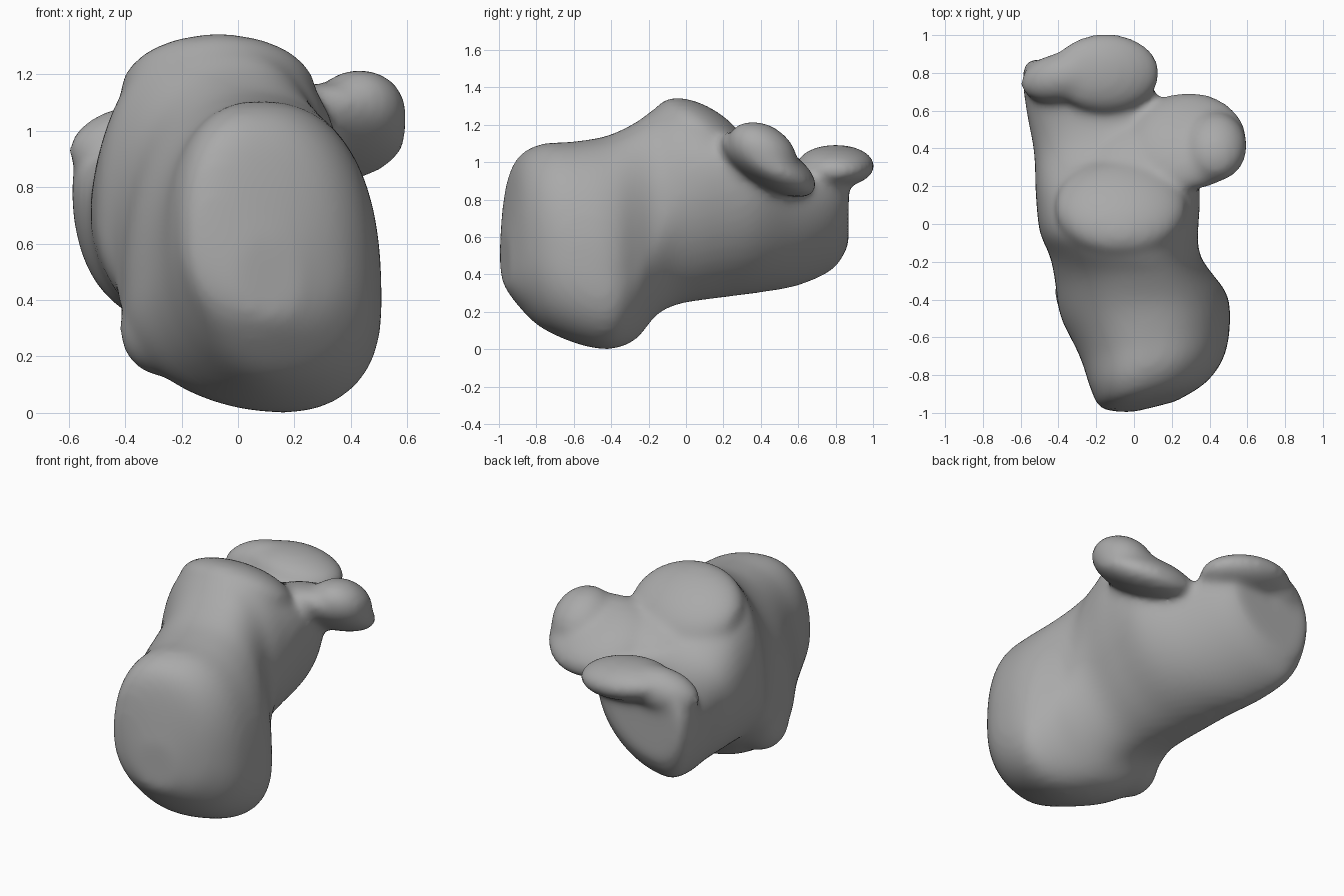
import bpy, bmesh
from math import sin, cos, pi, radians
from mathutils import Matrix, Euler

if "Cube" in bpy.data.objects:
    bpy.data.objects.remove(bpy.data.objects["Cube"])

# Body sections: depth, then the x, z of the top, right, bottom and left extremes
SECTIONS = [
    (-.97, .10, .62, .22, .45, .12, .34, -.01, .45),
    (-.91, .07, .97, .38, .52, .13, .25, -.17, .58),
    (-.79, .07, 1.09, .48, .48, .15, .12, -.23, .62),
    (-.60, .08, 1.11, .51, .40, .17, .03, -.29, .50),
    (-.42, .06, 1.14, .49, .34, .16, 0, -.39, .38),
    (-.27, .02, 1.21, .41, .42, .08, .05, -.42, .42),
    (-.16, -.05, 1.29, .35, .60, 0, .18, -.45, .55),
    (-.04, -.10, 1.33, .34, .82, -.08, .24, -.50, .66),
    (.15, -.08, 1.22, .35, .92, -.15, .27, -.52, .70),
    (.38, -.05, 1.03, .32, .90, -.22, .30, -.53, .70),
    (.60, -.18, .97, .17, .85, -.32, .34, -.57, .74),
    (.79, -.25, 1.05, .06, .90, -.42, .43, -.59, .80),
    (.87, -.25, 1.03, -.02, .92, -.4, .56, -.56, .82),
]
STEPS, SIDES = 6, 48


def blend(a, b, c, d, t):
    """Smooth curve through b and c."""
    return b + .5 * t * (c - a + t * (2*a - 5*b + 4*c - d + t * (3*(b - c) + d - a)))


def section_points(row):
    """Rounded outline whose four quarters meet at the extremes."""
    y, tx, tz, rx, rz, bx, bz, lx, lz = row
    # the heel end is squarer and its face is turned towards one side
    heel = min(1, max(0, -y - .2) / .4)
    points = []
    for i in range(SIDES):
        a = 2 * pi * i / SIDES
        s, c = sin(a), cos(a)
        side_x, side_z = (rx, rz) if s >= 0 else (lx, lz)
        end_x, end_z = (tx, tz) if c >= 0 else (bx, bz)
        if c >= 0:
            power = .85
        else:
            power = 1.05 - .23 * heel if s >= 0 else 1
        x = end_x + (side_x - end_x) * abs(s) ** power
        z = side_z + (end_z - side_z) * abs(c) ** power
        points.append((x, y + .25 * heel * (x - .1), z))
    return points


def add_body(bm):
    rows = []
    last = len(SECTIONS) - 1
    for i in range(last):
        picks = [SECTIONS[min(max(i + k, 0), last)] for k in (-1, 0, 1, 2)]
        for s in range(STEPS):
            rows.append([blend(*v, s / STEPS) for v in zip(*picks)])
    rows.append(SECTIONS[-1])
    rings = [[bm.verts.new(p) for p in section_points(r)] for r in rows]
    for a, b in zip(rings, rings[1:]):
        for i in range(SIDES):
            j = (i + 1) % SIDES
            bm.faces.new((a[i], a[j], b[j], b[i]))
    bm.faces.new(reversed(rings[0]))
    bm.faces.new(rings[-1])


def add_lobe(bm, centre, size, turn=(0, 0, 0)):
    spin = Euler([radians(t) for t in turn]).to_matrix().to_4x4()
    matrix = Matrix.Translation(centre) @ spin @ Matrix.Diagonal((*size, 1))
    bmesh.ops.create_uvsphere(bm, u_segments=40, v_segments=24, radius=1, matrix=matrix)


bm = bmesh.new()
add_body(bm)
# Upper joint surface, sloping down to the back, and its bridge to the shelf
add_lobe(bm, (-.07, .09, 1.14), (.35, .29, .15), (-34, 0, 0))
add_lobe(bm, (.10, .34, .99), (.32, .25, .11), (-30, 0, 0))
# Side shelf with a raised tip
add_lobe(bm, (.29, .44, .99), (.31, .29, .12), (-30, 0, 0))
add_lobe(bm, (.43, .41, 1.06), (.17, .20, .14), (-32, 0, 0))
# Overhanging lip and its outer corner
add_lobe(bm, (-.15, .80, .98), (.29, .21, .11), (0, 6, 0))
add_lobe(bm, (-.38, .78, .96), (.23, .13, .13), (0, -12, 14))
# Small bump under the outer side
add_lobe(bm, (-.27, -.36, .30), (.15, .17, .17))
bmesh.ops.recalc_face_normals(bm, faces=bm.faces)

mesh = bpy.data.meshes.new("heel_bone")
bm.to_mesh(mesh)
bm.free()
bone = bpy.data.objects.new("heel_bone", mesh)
bpy.context.collection.objects.link(bone)

# Fuse the parts into one smooth skin
fuse = bone.modifiers.new("fuse", 'REMESH')
fuse.mode = 'VOXEL'
fuse.voxel_size = .02
fuse.use_smooth_shade = True
soften = bone.modifiers.new("soften", 'SMOOTH')
soften.factor = .5
soften.iterations = 22

grey = bpy.data.materials.new("plain_grey")
grey.use_nodes = True
colour = (.4, .4, .4, 1)
grey.diffuse_color = colour
grey.node_tree.nodes["Principled BSDF"].inputs["Base Color"].default_value = colour
mesh.materials.append(grey)
